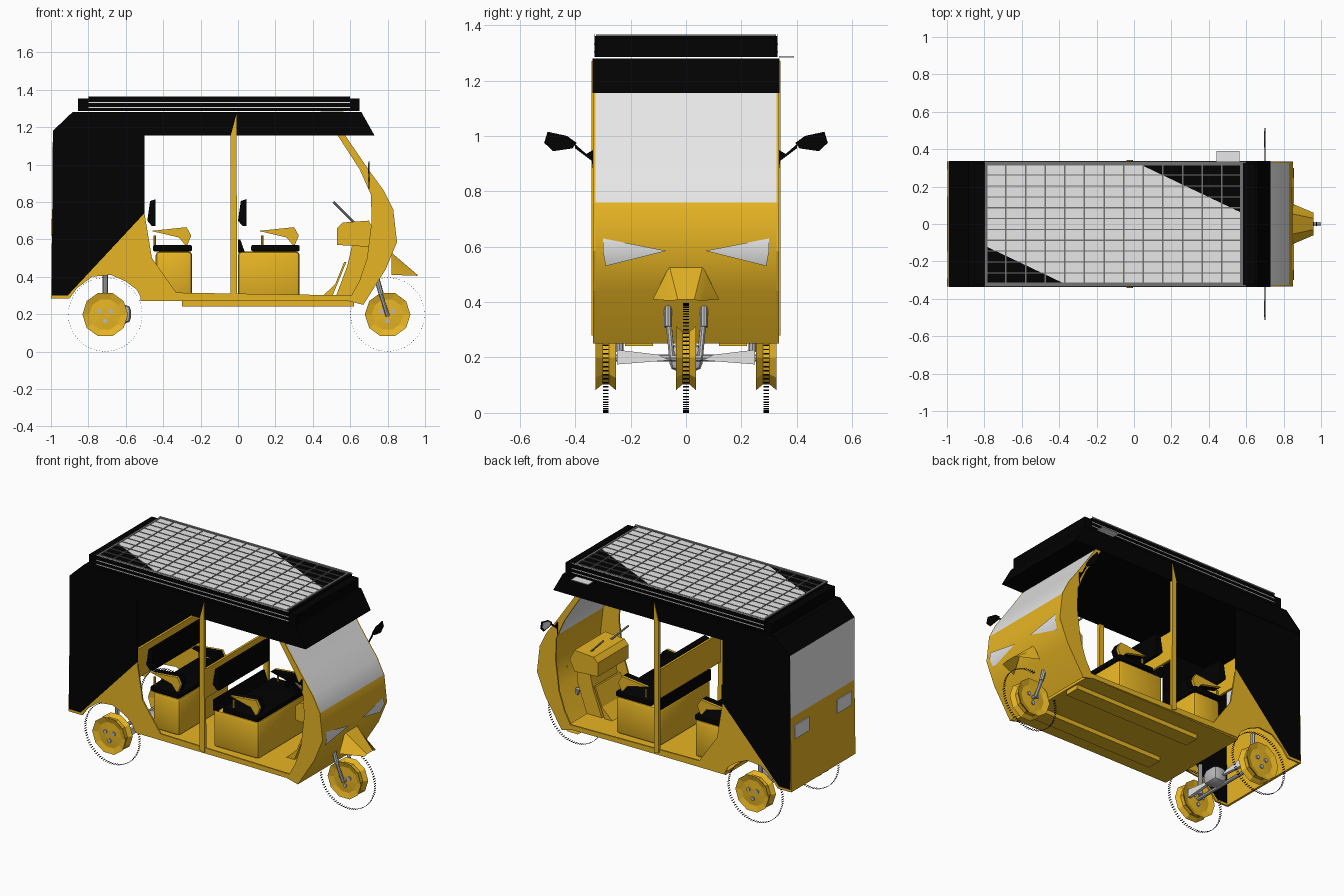
import bpy, bmesh, math
from mathutils import Vector, Matrix

if "Cube" in bpy.data.objects:
    bpy.data.objects.remove(bpy.data.objects["Cube"])


def material(name, r, g, b):
    m = bpy.data.materials.new(name)
    m.use_nodes = True
    m.diffuse_color = (r, g, b, 1)
    m.node_tree.nodes["Principled BSDF"].inputs["Base Color"].default_value = (r, g, b, 1)
    return m


YELLOW = material("body yellow", 0.85, 0.49, 0.018)
BLACK = material("canvas black", 0.0005, 0.0005, 0.0005)
PALE = material("pale grey", 0.8, 0.8, 0.8)
LINE = material("grid grey", 0.17, 0.17, 0.17)
METAL = material("metal grey", 0.5, 0.5, 0.52)


def finish(name, bm, *mats, smooth=False):
    bmesh.ops.recalc_face_normals(bm, faces=bm.faces)
    mesh = bpy.data.meshes.new(name)
    bm.to_mesh(mesh)
    bm.free()
    ob = bpy.data.objects.new(name, mesh)
    bpy.context.collection.objects.link(ob)
    for m in mats:
        mesh.materials.append(m)
    if smooth:
        bpy.context.view_layer.objects.active = ob
        ob.select_set(True)
        bpy.ops.object.shade_smooth_by_angle(angle=math.radians(35))
        ob.select_set(False)
    return ob


def add_box(bm, lo, hi):
    lo, hi = Vector(lo), Vector(hi)
    size = Matrix.Diagonal((*(hi - lo), 1))
    bmesh.ops.create_cube(bm, size=1, matrix=Matrix.Translation((lo + hi) / 2) @ size)


def box(name, mat, lo, hi, bevel=0):
    bm = bmesh.new()
    add_box(bm, lo, hi)
    if bevel:
        bmesh.ops.bevel(bm, geom=bm.edges[:], offset=bevel, segments=2, affect='EDGES', profile=0.5)
    return finish(name, bm, mat, smooth=bevel > 0)


def prism(name, mat, pts, a, b, place):
    """Extrude a 2D outline from a to b; place maps (u, v, depth) to xyz."""
    bm = bmesh.new()
    rings = [[bm.verts.new(place(u, v, d)) for u, v in pts] for d in (a, b)]
    bm.faces.new(rings[0])
    bm.faces.new(rings[1])
    for i in range(len(pts)):
        j = (i + 1) % len(pts)
        bm.faces.new((rings[0][i], rings[0][j], rings[1][j], rings[1][i]))
    return finish(name, bm, mat)


def side_prism(name, mat, pts, y0, y1):
    return prism(name, mat, pts, y0, y1, lambda u, v, d: (u, d, v))


def front_prism(name, mat, pts, x0, x1):
    return prism(name, mat, pts, x0, x1, lambda u, v, d: (d, u, v))


def rod(name, mat, p, q, r, sides=8):
    p, q = Vector(p), Vector(q)
    bm = bmesh.new()
    turn = (q - p).to_track_quat('Z', 'Y').to_matrix().to_4x4()
    bmesh.ops.create_cone(bm, cap_ends=True, segments=sides, radius1=r, radius2=r,
                          depth=(q - p).length, matrix=Matrix.Translation((p + q) / 2) @ turn)
    return finish(name, bm, mat, smooth=True)


# Roof canopy and raised solar panel
side_prism("roof", BLACK, [(-0.99, 1.155), (-0.99, 1.18), (-0.885, 1.28), (0.66, 1.28), (0.73, 1.155)],
           -0.338, 0.338)
box("panel_base", BLACK, (-0.80, -0.33, 1.285), (0.60, 0.33, 1.36))
box("panel_ends", BLACK, (-0.855, -0.325, 1.285), (0.65, 0.325, 1.352))
prism("panel_cells", PALE, [(-0.79, 0.32), (0.03, 0.32), (0.575, 0.06), (0.575, -0.32), (-0.37, -0.32),
      (-0.79, -0.12)], 1.36, 1.363, lambda u, v, d: (u, v, d))
bm = bmesh.new()
for i in range(14):
    x, w = -0.79 + i * 0.105, 0.007 if i in (0, 13) else 0.004
    add_box(bm, (x - w, -0.325, 1.36), (x + w, 0.325, 1.366))
for i in range(12):
    y, w = -0.319 + i * 0.058, 0.006 if i in (0, 11) else 0.0028
    add_box(bm, (-0.795, y - w, 1.36), (0.58, y + w, 1.366))
finish("panel_grid", bm, LINE)
for s in (-1, 1):
    for z in (1.302, 1.328, 1.362):
        box("panel_rail", PALE, (-0.8, s * 0.331 - 0.002, z), (0.6, s * 0.331 + 0.002, z + 0.005))
box("roof_side_plate", PALE, (0.44, 0.335, 1.284), (0.565, 0.39, 1.288))

# Rear tail: yellow panel and window
side_prism("rear_panel", YELLOW, [(-1, 0.285), (-0.993, 0.77), (-0.983, 0.77), (-0.985, 0.285)], -0.333, 0.333)
side_prism("rear_window", PALE, [(-0.993, 0.77), (-0.99, 1.18), (-0.98, 1.18), (-0.983, 0.77)], -0.333, 0.333)

# Front shell: one profile swept across the width
OUTER = [(0.57, 1.16), (0.70, 0.97), (0.78, 0.86), (0.83, 0.76), (0.85, 0.585), (0.79, 0.44), (0.67, 0.25)]
INNER = [(0.53, 1.16), (0.65, 0.975), (0.71, 0.84), (0.715, 0.70), (0.69, 0.50), (0.65, 0.38), (0.59, 0.27)]
bm = bmesh.new()
cols = [[bm.verts.new((x, y, z)) for x, z in OUTER] for y in (-0.327, 0.327)]
for i in range(len(OUTER) - 1):
    f = bm.faces.new((cols[0][i], cols[1][i], cols[1][i + 1], cols[0][i + 1]))
    f.material_index = 0 if f.calc_center_median().z > 0.77 else 1
finish("windscreen_and_front", bm, PALE, YELLOW, smooth=True)

ARCH = [(-0.90, 0.285), (-0.86, 0.34), (-0.78, 0.40), (-0.68, 0.41), (-0.60, 0.375), (-0.54, 0.33), (-0.515, 0.28)]
MIRROR = [(0.395, 0.975), (0.43, 1.0), (0.50, 1.015), (0.512, 0.975), (0.48, 0.945), (0.41, 0.955)]
for s in (-1, 1):
    y0, y1 = s * 0.325, s * 0.335
    side_prism("front_side_frame", YELLOW, OUTER + INNER[::-1], y0, y1)
    side_prism("canvas_side", BLACK, [(-0.995, 0.30), (-0.91, 0.30), (-0.50, 0.74), (-0.50, 1.17), (-0.99, 1.17)],
               y0, y1)
    side_prism("lower_side", YELLOW, [(-0.995, 0.285), (-0.995, 0.30), (-0.91, 0.30), (-0.50, 0.74), (-0.46, 0.50),
               (-0.33, 0.315), (0.62, 0.30), (0.60, 0.27)] + ARCH[::-1], y0, y1)
    side_prism("door_pillar", YELLOW, [(-0.04, 0.29), (-0.04, 1.15), (-0.008, 1.27), (-0.005, 0.28)],
               s * 0.322, s * 0.342)
    box("floor_rail", YELLOW, (-0.30, s * 0.17 - 0.05, 0.242), (0.62, s * 0.17 + 0.05, 0.272))
    box("rear_lamp", PALE, (-1.0, s * 0.22 - 0.075, 0.62), (-0.992, s * 0.22 + 0.075, 0.71))

    # Headlamp plates follow the fold of the front
    bm = bmesh.new()
    pts = [(0.846, 0.30, 0.63), (0.852, 0.30, 0.585), (0.852, 0.07, 0.585), (0.83, 0.29, 0.53)]
    top, mid, tip, low = [bm.verts.new((x + 0.004, s * y, z)) for x, y, z in pts]
    bm.faces.new((top, mid, tip))
    bm.faces.new((mid, low, tip))
    finish("headlamp", bm, PALE, smooth=True)

    # Wing mirror with a pale glass facing the driver
    front_prism("mirror", BLACK, [(s * y, z) for y, z in MIRROR], 0.698, 0.703)
    front_prism("mirror_glass", PALE, [(s * (0.455 + (y - 0.455) * 0.75), 0.978 + (z - 0.978) * 0.75)
                for y, z in MIRROR], 0.696, 0.698)
    front_prism("mirror_stalk", BLACK, [(s * y, z) for y, z in ((0.335, 0.95), (0.36, 0.935), (0.40, 0.97),
                (0.40, 0.955), (0.34, 0.91), (0.335, 0.87))], 0.698, 0.703)

    # Handlebar grip, front fork and rear suspension
    rod("handle_grip", METAL, (0.51, s * 0.13, 0.80), (0.63, s * 0.10, 0.68), 0.006)
    rod("fork_leg", METAL, (0.80, s * 0.05, 0.19), (0.75, s * 0.065, 0.35), 0.011)
    rod("fork_spring", METAL, (0.765, s * 0.065, 0.31), (0.74, s * 0.065, 0.40), 0.014)
    rod("rear_spring", METAL, (-0.71, s * 0.24, 0.22), (-0.71, s * 0.24, 0.42), 0.014)
    front_prism("axle_arm", PALE, [(s * 0.06, 0.19), (s * 0.10, 0.21), (s * 0.25, 0.228), (s * 0.25, 0.175)],
                -0.645, -0.625)

box("floor", YELLOW, (-0.52, -0.33, 0.27), (0.63, 0.33, 0.29))
box("engine", METAL, (-0.67, -0.06, 0.15), (-0.572, 0.06, 0.25), 0.03)


# Seats, each with cushion, backrest, cross board and armrests
def seat(name, x0, x1, cushion, back, board):
    box(name + "_base", YELLOW, (x0, -0.26, 0.29), (x1, 0.26, 0.535), 0.02)
    box(name + "_cushion", BLACK, (cushion, -0.265, 0.535), (x1, 0.265, 0.57), 0.01)
    side_prism(name + "_backrest", BLACK, [(back, 0.70), (back + 0.025, 0.67), (back + 0.045, 0.67),
               (back + 0.045, 0.815), (back + 0.015, 0.805)], -0.26, 0.26)
    box(name + "_cross_board", YELLOW, (board - 0.015, -0.325, 0.63), (board, 0.325, 0.82))
    arm = [(x1 - 0.22, 0.645), (x1 - 0.03, 0.665), (x1 - 0.005, 0.62), (x1 - 0.03, 0.56), (x1 - 0.07, 0.61)]
    for s in (-1, 1):
        side_prism(name + "_armrest", YELLOW, arm, s * 0.225, s * 0.24)
        side_prism(name + "_armrest_pad", BLACK, arm, s * 0.18, s * 0.225)
        rod(name + "_armrest_post", YELLOW, (x1 - 0.20, s * 0.23, 0.56), (x1 - 0.20, s * 0.23, 0.62), 0.007)


seat("rear_seat", -0.44, -0.245, -0.455, -0.485, -0.502)
seat("front_seat", 0.0, 0.33, 0.07, 0.0, -0.01)
side_prism("front_seat_wedge", BLACK, [(0.0, 0.53), (0.037, 0.53), (0.012, 0.60), (0.0, 0.60)], -0.26, 0.26)

# Driver's console, column and slanted leg shield
side_prism("dashboard", YELLOW, [(0.53, 0.66), (0.56, 0.69), (0.70, 0.70), (0.735, 0.63), (0.70, 0.56), (0.53, 0.57)],
           -0.16, 0.16)
side_prism("column", YELLOW, [(0.52, 0.285), (0.585, 0.46), (0.61, 0.57), (0.70, 0.57), (0.70, 0.48), (0.63, 0.285)],
           -0.13, 0.13)
side_prism("leg_shield", YELLOW, [(0.44, 0.285), (0.52, 0.36), (0.568, 0.48), (0.58, 0.48), (0.50, 0.285)],
           -0.13, 0.13)

# Front mudguard: arched section tapering to the nose
bm = bmesh.new()
rear = [(0.82, y, z) for y, z in ((-0.12, 0.41), (-0.075, 0.50), (-0.06, 0.53), (0.06, 0.53), (0.075, 0.50), (0.12, 0.41))]
nose = [(0.96, y, 0.405 + (0.005 if abs(y) < 0.04 else 0))
        for y in (-0.06, -0.045, -0.03, 0.03, 0.045, 0.06)]
a, b = ([bm.verts.new(p) for p in ring] for ring in (rear, nose))
for i in range(5):
    bm.faces.new((a[i], a[i + 1], b[i + 1], b[i]))
finish("front_mudguard", bm, YELLOW, smooth=True)


# Wheels: faceted spool hub, bolts and a thin studded tread ring
def wheel(x, y):
    z, sides = 0.198, 10
    bm = bmesh.new()
    profile = [(0.03, -0.03), (0.085, -0.026), (0.122, -0.037), (0.10, -0.012),
               (0.10, 0.012), (0.122, 0.037), (0.085, 0.026), (0.03, 0.03)]
    rings = []
    for r, d in profile:
        angles = [math.tau * k / sides for k in range(sides)]
        rings.append([bm.verts.new((x + r * math.cos(t), y + d, z + r * math.sin(t))) for t in angles])
    for p, q in zip(rings, rings[1:]):
        for k in range(sides):
            n = (k + 1) % sides
            bm.faces.new((p[k], p[n], q[n], q[k]))
    bm.faces.new(rings[0])
    bm.faces.new(rings[-1])
    finish("wheel_hub", bm, YELLOW)
    for k in range(3):
        t = math.tau * k / 3 + math.pi / 6
        bx, bz = x + 0.035 * math.cos(t), z + 0.035 * math.sin(t)
        rod("hub_bolt", METAL, (bx, y - 0.036, bz), (bx, y + 0.036, bz), 0.013)
    bm = bmesh.new()
    for k in range(80):
        turn = Matrix.Translation((x, y, z)) @ Matrix.Rotation(math.tau * k / 80, 4, 'Y')
        stud = Matrix.Translation((0.197, 0, 0)) @ Matrix.Diagonal((0.002, 0.02, 0.005, 1))
        bmesh.ops.create_cube(bm, size=1, matrix=turn @ stud)
    finish("tread_ring", bm, BLACK)


wheel(0.80, 0)
for s in (-1, 1):
    wheel(-0.71, s * 0.29)
rod("rear_axle", METAL, (-0.71, -0.27, 0.198), (-0.71, 0.27, 0.198), 0.012)
rod("front_axle", METAL, (0.80, -0.055, 0.198), (0.80, 0.055, 0.198), 0.012)
